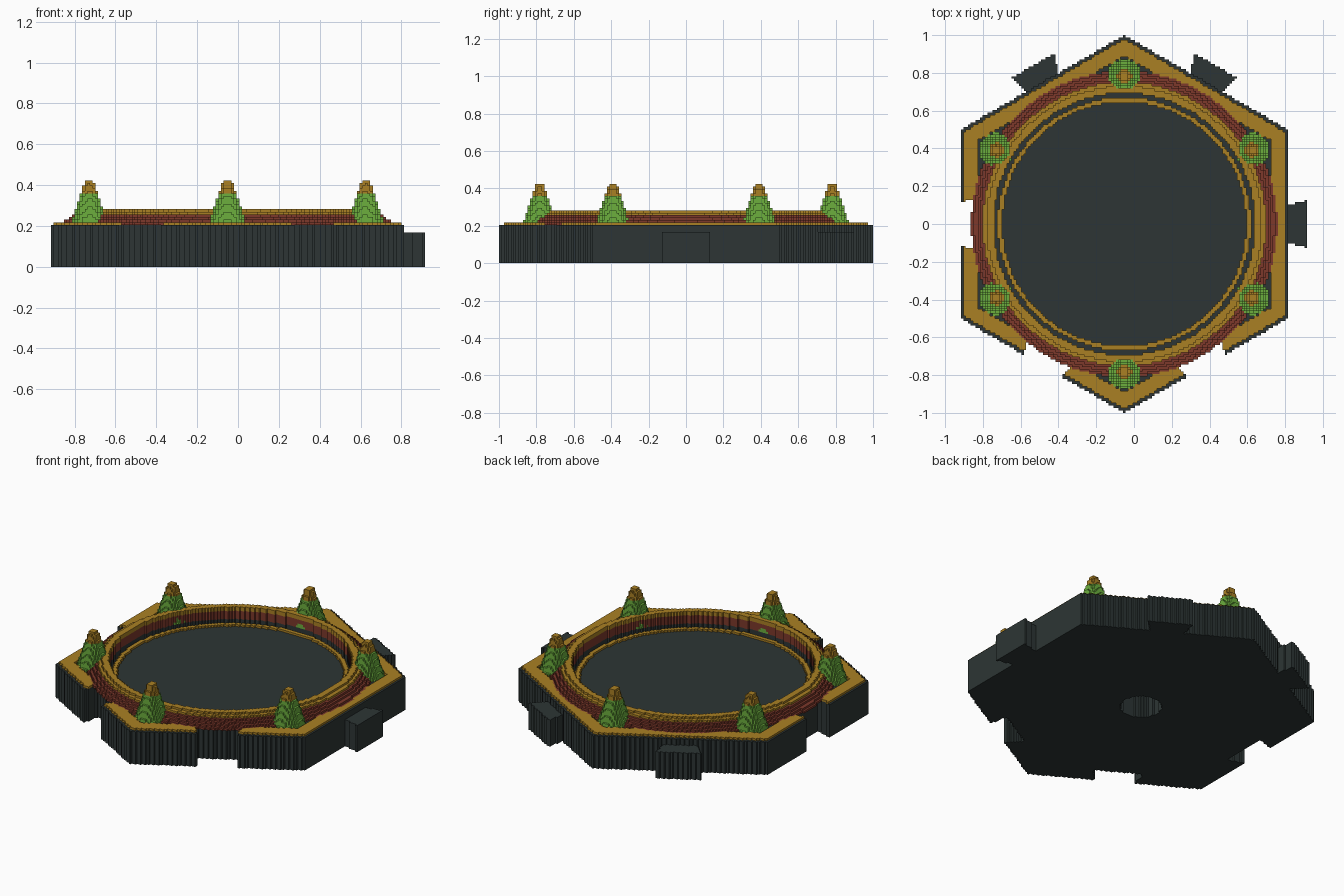
import bpy
from math import cos, sin, radians, hypot

if "Cube" in bpy.data.objects:
    bpy.data.objects.remove(bpy.data.objects["Cube"], do_unlink=True)

H = 1 / 78        # edge of one block
SHIFT = -4        # hexagon centre in x, in blocks


def material(name, r, g, b):
    m = bpy.data.materials.new(name)
    m.use_nodes = True
    m.diffuse_color = (r, g, b, 1)
    m.node_tree.nodes["Principled BSDF"].inputs["Base Color"].default_value = (r, g, b, 1)
    return m


SLATE = material("dark slate", 0.026, 0.036, 0.035)
GOLD = material("ochre gold", 0.402, 0.216, 0.017)
BRICK = material("brick brown", 0.205, 0.040, 0.024)
GREEN = material("leaf green", 0.150, 0.430, 0.048)


# Plan shapes, measured in blocks from the hexagon centre
def along(x, y, deg):
    a = radians(deg)
    return x * cos(a) + y * sin(a), y * cos(a) - x * sin(a)


def in_hex(x, y, apothem):
    return all(abs(along(x, y, d)[0]) <= apothem for d in (0, 60, 120))


def in_tab(x, y, deg):
    u, v = along(x, y, deg)
    return 64 < u < 75.5 and abs(v) < 7.4 + 0.3 * (u - 67)


def in_notch(x, y):
    for deg in (180, 240, 300):
        u, v = along(x, y, deg)
        if u > 59 and abs(v) < 9 + 0.3 * (67.5 - u):
            return True
    return False


TREES = [(61 * cos(radians(d)), 61 * sin(radians(d))) for d in range(30, 390, 60)]


def tree_radius(k):
    return 7.1 - 0.33 * k


def in_tree(x, y, k):
    return any(hypot(x - cx, y - cy) < tree_radius(k) for cx, cy in TREES)


def in_plate(x, y):
    return in_hex(x, y, 67.55) and not in_notch(x, y)


# Build a part as stacked block layers: (plan test, bottom, top, material)
def block_part(name, layers, centre=(0, 0), reach=80):
    verts, faces, slots = [], [], []
    mats = list(dict.fromkeys(l[3] for l in layers))
    ci, cj = round(centre[0]), round(centre[1])

    def quad(slot, *pts):
        n = len(verts)
        verts.extend(((x + SHIFT) * H, y * H, z * H) for x, y, z in pts)
        faces.append((n, n + 1, n + 2, n + 3))
        slots.append(slot)

    for test, z0, z1, mat in layers:
        s = mats.index(mat)
        cells = {(i, j) for i in range(ci - reach, ci + reach)
                 for j in range(cj - reach, cj + reach) if test(i, j + 0.5)}
        for i, j in cells:
            x0, x1, y0, y1 = i - 0.5, i + 0.5, j, j + 1
            # side walls
            for di, dj, a, b in ((0, -1, (x0, y0), (x1, y0)), (1, 0, (x1, y0), (x1, y1)),
                                 (0, 1, (x1, y1), (x0, y1)), (-1, 0, (x0, y1), (x0, y0))):
                if (i + di, j + dj) not in cells:
                    quad(s, (*a, z0), (*b, z0), (*b, z1), (*a, z1))
            # top and bottom strips, one per run of blocks
            if (i - 1, j) not in cells:
                e = i
                while (e + 1, j) in cells:
                    e += 1
                x1 = e + 0.5
                quad(s, (x0, y0, z1), (x1, y0, z1), (x1, y1, z1), (x0, y1, z1))
                quad(s, (x0, y1, z0), (x1, y1, z0), (x1, y0, z0), (x0, y0, z0))
    mesh = bpy.data.meshes.new(name)
    mesh.from_pydata(verts, [], faces)
    for m in mats:
        mesh.materials.append(m)
    mesh.polygons.foreach_set("material_index", slots)
    mesh.update()
    obj = bpy.data.objects.new(name, mesh)
    bpy.context.collection.objects.link(obj)
    return obj


# Hexagonal base with axle hole below and round well above
block_part("hex_base", [
    (lambda x, y: in_plate(x, y) and hypot(x, y) > 9.3, 0, 11, SLATE),
    (lambda x, y: in_plate(x, y) and hypot(x, y) > 54, 11, 16, SLATE)])

# Dovetail tabs on three sides
for side, deg in (("left", 0), ("back_left", 60), ("back_right", 120)):
    block_part("tab_" + side, [
        (lambda x, y, d=deg: in_tab(x, y, d) and not in_hex(x, y, 67.55), 0, 13, SLATE)])

# Sunken disc with a raised rim
block_part("floor_disc", [
    (lambda x, y: hypot(x, y) < 52.3, 11, 14, SLATE),
    (lambda x, y: 50.4 < hypot(x, y) < 52.3, 14, 15, GOLD)])

# Thin hexagonal border on the base
block_part("border_frame", [
    (lambda x, y: in_plate(x, y) and in_hex(x, y, 66.2) and not in_hex(x, y, 60)
     and hypot(x, y) >= 63.2 and not in_tree(x, y, 0), 16, 17, GOLD)])

# Terraced ring wall, stepping inwards as it rises
steps = [(63.2, BRICK), (62.2, BRICK), (61, BRICK), (59.8, BRICK), (58.6, GOLD), (57, GOLD)]
block_part("ring_wall", [
    (lambda x, y, r=r, k=k: 54 < hypot(x, y) < r and not in_tree(x, y, k), 16 + k, 17 + k, m)
    for k, (r, m) in enumerate(steps)])

# Conical trees at the corners
for n, (cx, cy) in enumerate(TREES):
    block_part(f"tree_{n + 1}", [
        (lambda x, y, k=k: hypot(x - cx, y - cy) < tree_radius(k),
         16 + k, 17 + k, GREEN if k < 12 else GOLD) for k in range(17)],
        (cx, cy), 10)
